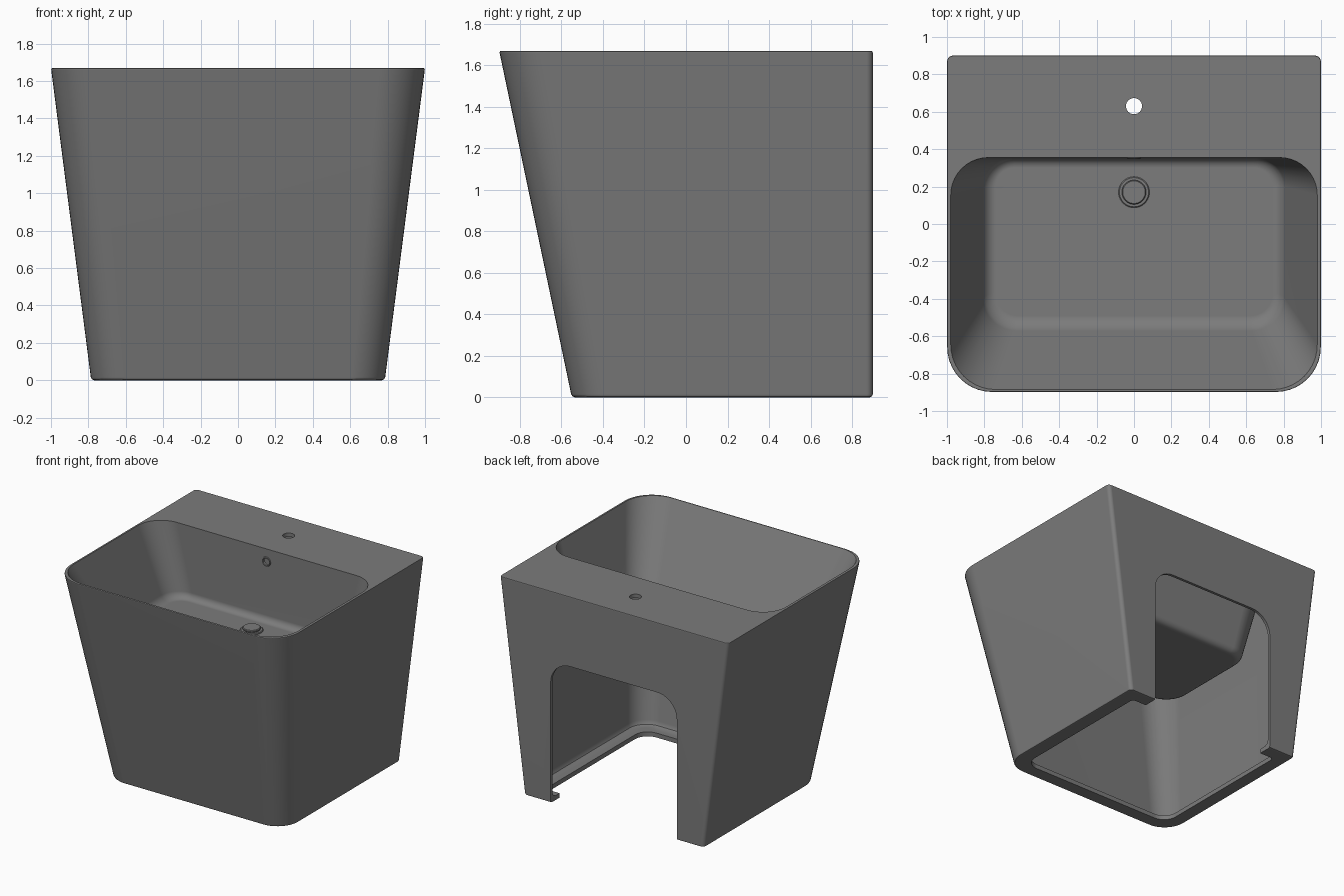
import bpy, bmesh, math
from mathutils import Vector, Matrix

cube = bpy.data.objects.get("Cube")
if cube:
    bpy.data.objects.remove(cube)

# Single ceramic colour
mat = bpy.data.materials.new("grey_ceramic")
mat.use_nodes = True
grey = (0.2, 0.2, 0.2, 1)
mat.diffuse_color = grey
mat.node_tree.nodes["Principled BSDF"].inputs["Base Color"].default_value = grey

H = 1.67        # overall height
FLOOR = 1.10    # bowl floor height
SEG = 10        # segments per corner


def ring(x, y0, y1, rf, rb, z):
    """Rounded rectangle with separate front and back corner radii."""
    pts = []
    for cx, cy, r, a in ((x - rb, y1 - rb, rb, 0), (-x + rb, y1 - rb, rb, 90),
                         (-x + rf, y0 + rf, rf, 180), (x - rf, y0 + rf, rf, 270)):
        for i in range(SEG + 1):
            t = math.radians(a + 90 * i / SEG)
            pts.append(Vector((cx + r * math.cos(t), cy + r * math.sin(t), z)))
    return pts


def circle(r, z, n=40):
    return [Vector((r * math.cos(2 * math.pi * i / n), r * math.sin(2 * math.pi * i / n), z))
            for i in range(n)]


def loft(name, rings, matrix=Matrix()):
    """Closed solid through a stack of matching rings."""
    bm = bmesh.new()
    rows = [[bm.verts.new(matrix @ p) for p in r] for r in rings]
    n = len(rows[0])
    for a, b in zip(rows, rows[1:]):
        for i in range(n):
            j = (i + 1) % n
            bm.faces.new((a[i], a[j], b[j], b[i]))
    bm.faces.new(rows[0][::-1])
    bm.faces.new(rows[-1])
    bmesh.ops.recalc_face_normals(bm, faces=bm.faces[:])
    me = bpy.data.meshes.new(name)
    bm.to_mesh(me)
    bm.free()
    me.materials.append(mat)
    ob = bpy.data.objects.new(name, me)
    bpy.context.collection.objects.link(ob)
    return ob


def activate(ob):
    bpy.ops.object.select_all(action='DESELECT')
    ob.select_set(True)
    bpy.context.view_layer.objects.active = ob


def cut(target, cutter):
    activate(target)
    m = target.modifiers.new("cut", 'BOOLEAN')
    m.operation, m.solver, m.object = 'DIFFERENCE', 'EXACT', cutter
    bpy.ops.object.modifier_apply(modifier=m.name)
    bpy.data.objects.remove(cutter)


def smooth(ob):
    activate(ob)
    bpy.ops.object.shade_smooth_by_angle(angle=math.radians(30))


def body_ring(z, inset=0.0):
    """Section of the tapered body at height z, shrunk by inset."""
    t = z / H
    return ring(0.785 + 0.215 * t - inset, -0.55 - 0.35 * t + inset, 0.90 - inset,
                max(0.18 + 0.06 * t - inset, 0.02), max(0.03 - inset, 0.012), z)


def bowl(name, e):
    """Bowl solid grown by e; it tapers towards a filleted floor."""
    def section(z, inset):
        t = (H - z) / (H - FLOOR)
        g = e - inset
        return ring(0.98 - 0.19 * t + g, -0.885 + 0.345 * t - g, 0.355 - 0.003 * t + g,
                    0.24 - 0.07 * t + g, 0.20 - 0.05 * t + g, z)
    f = FLOOR - e
    return loft(name, [section(f, 0.05), section(f + 0.004, 0.03), section(f + 0.015, 0.015),
                       section(f + 0.03, 0.005), section(f + 0.05, 0), section(H + 0.03, 0)])


# Outer body with softened top and bottom edges
body = loft("basin_body", [body_ring(0, 0.015), body_ring(0.005, 0.005), body_ring(0.015),
                           body_ring(H - 0.01), body_ring(H - 0.003, 0.003), body_ring(H, 0.009)])

# Hollow space around and under the bowl, filleted above the bottom flange
W = 0.022
cavity = loft("cavity_cutter", [body_ring(0.035, W + 0.04), body_ring(0.047, W + 0.012),
                                body_ring(0.075, W), body_ring(1.64, W)])
cut(cavity, bowl("bowl_shell_cutter", 0.02))
cut(body, cavity)
cut(body, bowl("bowl_cutter", 0))

# Open underside, leaving an inward flange
cut(body, loft("base_opening_cutter", [ring(0.675, -0.44, 0.79, 0.11, 0.03, z) for z in (-0.1, 0.06)]))

# Arched plumbing opening in the back wall
swap = Matrix(((1, 0, 0, 0), (0, 0, 1, 0), (0, 1, 0, 0), (0, 0, 0, 1)))
cut(body, loft("back_arch_cutter", [ring(0.55, -0.1, 1.12, 0.02, 0.17, y) for y in (0.6, 1.0)], swap))

# Tap hole and overflow hole
cut(body, loft("tap_hole_cutter", [circle(0.043, z) for z in (-0.1, 0.1)],
               Matrix.Translation((0, 0.63, H))))
to_y = Matrix.Rotation(math.radians(90), 4, 'X')
cut(body, loft("overflow_cutter", [circle(0.03, z, 24) for z in (-0.05, 0.05)],
               Matrix.Translation((0, 0.36, 1.57)) @ to_y))
smooth(body)
body.modifiers.new("weighted_normals", 'WEIGHTED_NORMAL').keep_sharp = True

# Drain flange and plug
drain = Matrix.Translation((0, 0.17, FLOOR))
smooth(loft("drain_flange", [circle(0.083, -0.015), circle(0.083, 0.004), circle(0.078, 0.009)], drain))
smooth(loft("drain_plug", [circle(0.055, 0.0), circle(0.065, 0.014), circle(0.065, 0.022),
                           circle(0.06, 0.027)], drain))

# Overflow trim ring
bpy.ops.mesh.primitive_torus_add(major_radius=0.032, minor_radius=0.006, major_segments=28,
                                 minor_segments=8, location=(0, 0.354, 1.57),
                                 rotation=(math.radians(90), 0, 0))
trim = bpy.context.object
trim.name = "overflow_ring"
trim.data.materials.append(mat)
smooth(trim)
